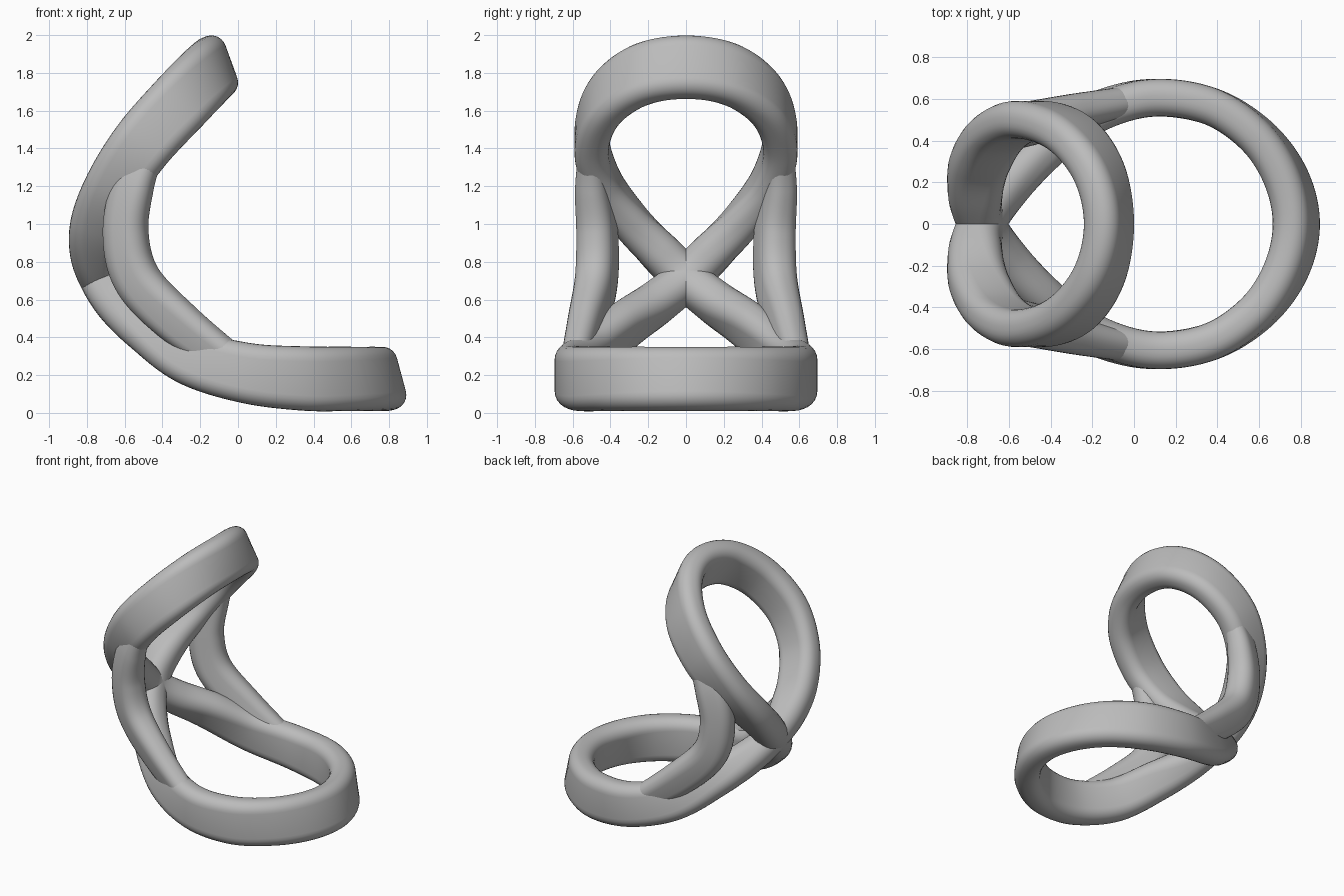
import bpy, bmesh, math
from mathutils import Vector

cube = bpy.data.objects.get("Cube")
if cube:
    bpy.data.objects.remove(cube, do_unlink=True)

grey = bpy.data.materials.new("soft_grey")
grey.use_nodes = True
grey.diffuse_color = (0.5, 0.5, 0.5, 1)
grey.node_tree.nodes["Principled BSDF"].inputs["Base Color"].default_value = (0.5, 0.5, 0.5, 1)


def spline(rows, closed, steps):
    """Catmull-Rom through rows of numbers."""
    n = len(rows)
    pick = (lambda i: rows[i % n]) if closed else (lambda i: rows[max(0, min(n - 1, i))])
    out = []
    for i in range(n if closed else n - 1):
        a, b, c, d = (Vector(pick(i + k)) for k in (-1, 0, 1, 2))
        for s in range(steps):
            t = s / steps
            out.append(0.5 * (2 * b + (c - a) * t + (2 * a - 5 * b + 4 * c - d) * t * t
                              + (3 * b - a - 3 * c + d) * t ** 3))
    if not closed:
        out.append(Vector(rows[-1]))
    return out


def rounded_section(half_w, half_t, seg=6):
    r = half_t * 0.88
    pts = []
    for q, (sx, sy) in enumerate(((1, 1), (-1, 1), (-1, -1), (1, -1))):
        for k in range(seg + 1):
            a = math.pi / 2 * (q + k / seg)
            pts.append((sx * (half_w - r) + r * math.cos(a),
                        sy * (half_t - r) + r * math.sin(a)))
    return pts


def sweep(name, rows, closed, flare=0.0, steps=12):
    """Rows: x, y, z, tilt of the wide axis in degrees, half width, half thickness."""
    path = spline(rows, closed, steps)
    n = len(path)
    bm = bmesh.new()
    rings = []
    for i, p in enumerate(path):
        nxt = path[(i + 1) % n] if closed else path[min(i + 1, n - 1)]
        prv = path[i - 1] if closed else path[max(i - 1, 0)]
        tangent = (Vector(nxt[:3]) - Vector(prv[:3])).normalized()
        a = math.radians(p[3])
        wide = Vector((math.cos(a), flare, math.sin(a)))
        thin = tangent.cross(wide).normalized()
        wide = thin.cross(tangent)
        rings.append([bm.verts.new(Vector(p[:3]) + wide * u + thin * v)
                      for u, v in rounded_section(p[4], p[5])])
    m = len(rings[0])
    for i in range(n if closed else n - 1):
        a, b = rings[i], rings[(i + 1) % n]
        for k in range(m):
            bm.faces.new((a[k], a[(k + 1) % m], b[(k + 1) % m], b[k]))
    if not closed:
        bm.faces.new(rings[0])
        bm.faces.new(rings[-1])
    bmesh.ops.recalc_face_normals(bm, faces=bm.faces)
    mesh = bpy.data.meshes.new(name)
    bm.to_mesh(mesh)
    bm.free()
    mesh.materials.append(grey)
    obj = bpy.data.objects.new(name, mesh)
    bpy.context.collection.objects.link(obj)
    bpy.ops.object.select_all(action='DESELECT')
    obj.select_set(True)
    bpy.context.view_layer.objects.active = obj
    bpy.ops.object.shade_smooth_by_angle(angle=math.radians(40))


def mirrored(row):
    return (row[0], -row[1]) + tuple(row[2:])


# Crossed band: upper loop, crossing at the back, lower loop
half = [
    (-.12, 0, 1.83, -70, .17, .09),
    (-.17, .25, 1.785, -64, .17, .09),
    (-.31, .435, 1.64, -52, .17, .09),
    (-.50, .50, 1.43, -42, .165, .09),
    (-.65, .435, 1.21, -30, .155, .09),
    (-.74, .29, 1.01, -12, .145, .10),
    (-.76, .14, .85, 5, .13, .11),
    (-.73, 0, .71, 22, .11, .11),
    (-.635, -.16, .58, 33, .12, .11),
    (-.48, -.335, .455, 47, .14, .10),
    (-.25, -.505, .295, 67, .15, .09),
    (.05, -.602, .21, 82, .16, .09),
    (.35, -.57, .182, 90, .17, .09),
    (.58, -.43, .18, 97, .17, .09),
    (.725, -.23, .18, 103, .17, .09),
    (.778, 0, .18, 105, .17, .09),
]
sweep("crossed_band", half + [mirrored(r) for r in half[-2:0:-1]], True)

# Curved side struts whose ends sink into the two loops
strut = [
    (-.45, .50, 1.42, -42, .07, .06),
    (-.555, .49, 1.20, -25, .11, .085),
    (-.595, .47, .95, 0, .12, .10),
    (-.53, .475, .70, 28, .125, .10),
    (-.30, .525, .465, 48, .12, .085),
    (0, .585, .245, 60, .09, .07),
]
sweep("left_strut", strut, False, .42)
sweep("right_strut", [mirrored(r) for r in strut], False, -.42)
